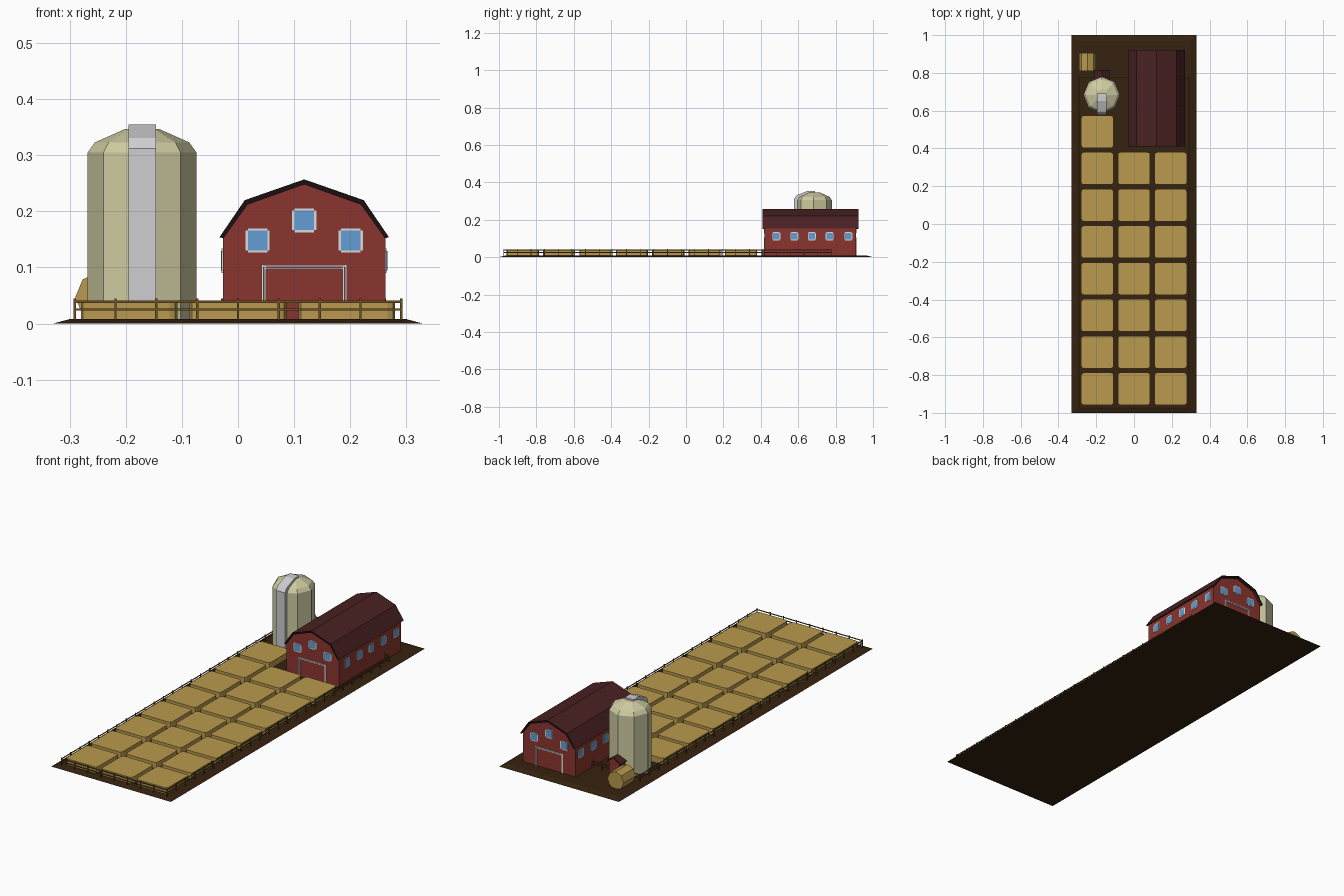
import bpy, bmesh, math
from mathutils import Matrix, Vector

if "Cube" in bpy.data.objects:
    bpy.data.objects.remove(bpy.data.objects["Cube"])


def mat(name, rgb):
    m = bpy.data.materials.new(name)
    m.diffuse_color = (*rgb, 1)
    m.use_nodes = True
    m.node_tree.nodes["Principled BSDF"].inputs["Base Color"].default_value = m.diffuse_color
    return m


SOIL = mat("dark_soil", (0.036, 0.016, 0.005))
STRAW = mat("straw", (0.49, 0.32, 0.075))
RED = mat("barn_red", (0.26, 0.036, 0.028))
ROOF = mat("roof_maroon", (0.066, 0.015, 0.016))
TRIM = mat("black_trim", (0.011, 0.005, 0.005))
CREAM = mat("silo_cream", (0.62, 0.60, 0.36))
GREY = mat("chute_grey", (0.62, 0.62, 0.64))
WHITE = mat("frame_white", (0.72, 0.72, 0.72))
GLASS = mat("window_blue", (0.13, 0.34, 0.66))
WOOD = mat("fence_brown", (0.16, 0.08, 0.018))


def finish(name, bm, *mats):
    bmesh.ops.recalc_face_normals(bm, faces=bm.faces)
    me = bpy.data.meshes.new(name)
    bm.to_mesh(me)
    bm.free()
    for m in mats:
        me.materials.append(m)
    ob = bpy.data.objects.new(name, me)
    bpy.context.collection.objects.link(ob)
    return ob


def box(bm, x0, x1, y0, y1, z0, z1):
    c = Vector((x0 + x1, y0 + y1, z0 + z1)) / 2
    m = Matrix.Translation(c) @ Matrix.Diagonal((x1 - x0, y1 - y0, z1 - z0, 1))
    return bmesh.ops.create_cube(bm, size=1, matrix=m)["verts"]


def prism(bm, start, sweep):
    """Extrude a closed 3D outline along a vector."""
    f = bm.faces.new([bm.verts.new(p) for p in start])
    r = bmesh.ops.extrude_face_region(bm, geom=[f], use_keep_orig=True)
    vs = [v for v in r["geom"] if isinstance(v, bmesh.types.BMVert)]
    bmesh.ops.translate(bm, vec=sweep, verts=vs)


def mirrored(half):
    """Half profile from the outer edge to the ridge, mirrored in x."""
    return half + [(-x, z) for x, z in reversed(half) if x]


def lathe(bm, rings, cx, cy, n=8):
    loops = [[bm.verts.new((cx + r * math.cos(math.tau * i / n),
                            cy + r * math.sin(math.tau * i / n), z))
              for i in range(n)] for r, z in rings]
    for a, b in zip(loops, loops[1:]):
        for i in range(n):
            j = (i + 1) % n
            bm.faces.new((a[i], a[j], b[j], b[i]))
    bm.faces.new(loops[0])
    bm.faces.new(loops[-1])


# Ground slab with sloping rim
bm = bmesh.new()
for v in box(bm, -0.33, 0.33, -1, 1, 0, 0.008):
    if v.co.z > 0.004:
        v.co.x -= math.copysign(0.03, v.co.x)
        v.co.y -= math.copysign(0.03, v.co.y)
finish("ground", bm, SOIL)

# Crop blocks with rounded corners
bm = bmesh.new()
for row in range(8):
    for col in range(3 if row < 7 else 1):
        x, y = -0.194 + 0.194 * col, -0.873 + 0.1945 * row
        box(bm, x - 0.086, x + 0.086, y - 0.086, y + 0.086, 0.004, 0.039)
upright = [e for e in bm.edges if abs(e.verts[0].co.z - e.verts[1].co.z) > 0.01]
bmesh.ops.bevel(bm, geom=upright, offset=0.014, segments=2, profile=0.5, affect='EDGES')
finish("crop_blocks", bm, STRAW)

# Fence: posts and two rails per run
bm = bmesh.new()


def fence_run(x0, y0, x1, y1, n):
    for i in range(n + 1):
        x, y = x0 + (x1 - x0) * i / n, y0 + (y1 - y0) * i / n
        box(bm, x - 0.002, x + 0.002, y - 0.002, y + 0.002, 0.006, 0.045)
    for z in (0.025, 0.039):
        box(bm, x0 - 0.0015, x1 + 0.0015, y0 - 0.0015, y1 + 0.0015, z - 0.002, z + 0.002)


FX, FY0, FY1 = 0.291, -0.975, 0.777
fence_run(-FX, FY0, FX, FY0, 8)
fence_run(-FX, FY0, -FX, FY1, 24)
fence_run(FX, FY0, FX, FY1, 24)
fence_run(-FX, FY1, -0.2, FY1, 1)
fence_run(-0.14, FY1, -0.028, FY1, 2)
fence_run(0.262, FY1, FX, FY1, 1)
finish("fence", bm, WOOD)

# Silo body with stepped roof
bm = bmesh.new()
lathe(bm, [(0.097, 0.004), (0.097, 0.305), (0.084, 0.323), (0.03, 0.347)], -0.171, 0.683)
finish("silo", bm, CREAM)

# Chute running up the silo and over its roof
bm = bmesh.new()
chute = [(0.578, 0.004), (0.578, 0.312), (0.592, 0.331), (0.65, 0.355),
         (0.69, 0.355), (0.69, 0.32), (0.62, 0.30), (0.62, 0.004)]
prism(bm, [(-0.195, y, z) for y, z in chute], (0.049, 0, 0))
finish("silo_chute", bm, GREY)


# Gabled building: walls plus roof shell with dark end trim
def building(name, cx, wall, outer, inner, wy, ry, trim):
    bm = bmesh.new()
    prism(bm, [(cx + x, wy[0], z) for x, z in mirrored(wall)], (0, wy[1] - wy[0], 0))
    finish(name + "_walls", bm, RED)
    bm = bmesh.new()
    ring = mirrored(outer) + list(reversed(mirrored(inner)))
    prism(bm, [(cx + x, ry[0], z) for x, z in ring], (0, ry[1] - ry[0], 0))
    bm.normal_update()
    for f in bm.faces:
        f.material_index = int(trim and abs(f.normal.y) > 0.9)
    finish(name + "_roof", bm, ROOF, TRIM)


CX, Y0, Y1, HALF = 0.118, 0.42, 0.908, 0.145
building("barn", CX,
         [(HALF, 0.004), (HALF, 0.155), (0.101, 0.214), (0, 0.251)],
         [(0.151, 0.154), (0.106, 0.22), (0, 0.257)],
         [(0.144, 0.152), (0.101, 0.212), (0, 0.248)],
         (Y0, Y1), (0.41, 0.922), True)

# Small entry shed behind the silo
building("silo_shed", -0.17,
         [(0.03, 0.004), (0.03, 0.083), (0, 0.106)],
         [(0.039, 0.083), (0, 0.112)], [(0.036, 0.077), (0, 0.104)],
         (0.74, 0.805), (0.74, 0.815), False)

# Barn windows and doors: plates built in local (u, depth, z), placed on each wall
frames, panes = bmesh.new(), bmesh.new()


def plate(bm, wall, u0, u1, z0, z1, depth):
    vs = box(bm, u0, u1, -depth, 0.002, z0, z1)
    bmesh.ops.transform(bm, matrix=wall, verts=vs)


def window(wall, u, z):
    a, b = 0.0215, 0.0175
    plate(frames, wall, u - a, u + a, z - b, z + b, 0.002)
    plate(frames, wall, u - b, u + b, z - a, z + a, 0.002)
    plate(panes, wall, u - b, u + b, z - b, z + b, 0.003)


MID = (Y0 + Y1) / 2
for angle, y in ((0, Y0), (math.pi, Y1)):
    end = Matrix.Translation((CX, y, 0)) @ Matrix.Rotation(angle, 4, 'Z')
    for u, z in ((0, 0.184), (-0.083, 0.148), (0.083, 0.148)):
        window(end, u, z)
    for s in (-1, 1):
        for inner, outer in ((0.068, 0.0715), (0.073, 0.0765)):
            u0, u1 = sorted((s * inner, s * outer))
            plate(frames, end, u0, u1, 0.004, outer + 0.029, 0.003)
    plate(frames, end, -0.0715, 0.0715, 0.096, 0.0995, 0.003)
    plate(frames, end, -0.0765, 0.0765, 0.101, 0.1045, 0.003)
for s in (-1, 1):
    side = Matrix.Translation((CX + s * HALF, MID, 0)) @ Matrix.Rotation(s * math.pi / 2, 4, 'Z')
    for y in (0.483, 0.579, 0.673, 0.768, 0.868):
        window(side, s * (y - MID), 0.112)
finish("window_and_door_frames", frames, WHITE)
finish("window_panes", panes, GLASS)

# Round hay bale lying along y
bm = bmesh.new()
outline = [(-0.245 + 0.045 * math.cos(math.tau * i / 8), 0.81,
            0.047 + 0.045 * math.sin(math.tau * i / 8)) for i in range(8)]
prism(bm, outline, (0, 0.095, 0))
finish("hay_bale", bm, STRAW)
